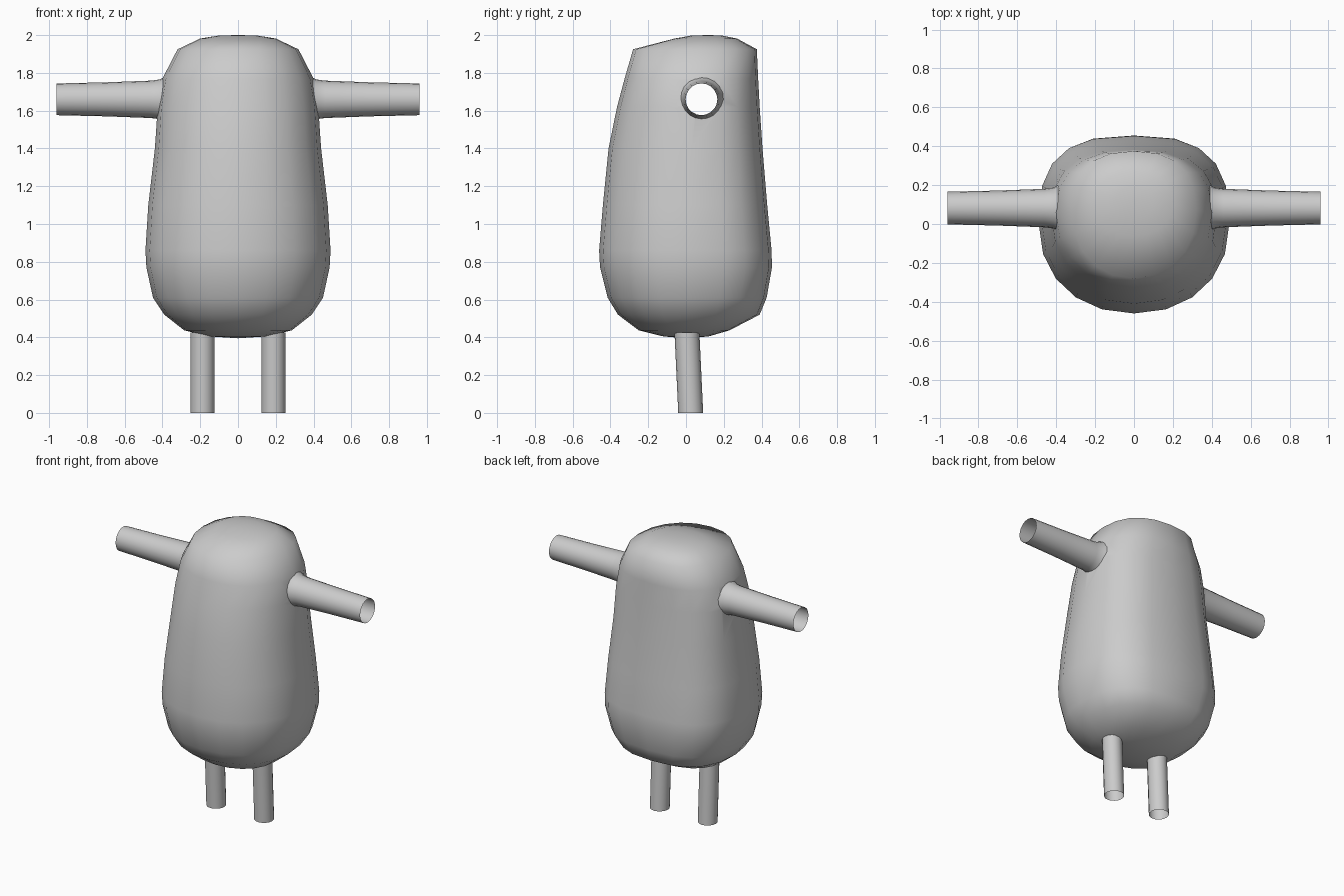
import bpy, bmesh
from math import sin, cos, pi, radians

if "Cube" in bpy.data.objects:
    bpy.data.objects.remove(bpy.data.objects["Cube"])


def make_object(name, bm):
    bmesh.ops.recalc_face_normals(bm, faces=bm.faces)
    mesh = bpy.data.meshes.new(name)
    bm.to_mesh(mesh)
    bm.free()
    obj = bpy.data.objects.new(name, mesh)
    bpy.context.collection.objects.link(obj)
    return obj


def loft(name, rings, start=None, end=None):
    """Skin a list of rings; start / end are optional closing points."""
    bm = bmesh.new()
    loops = [[bm.verts.new(p) for p in ring] for ring in rings]
    n = len(loops[0])
    for a, b in zip(loops, loops[1:]):
        for i in range(n):
            bm.faces.new((a[i], a[(i + 1) % n], b[(i + 1) % n], b[i]))
    for tip, ring in ((start, loops[0]), (end, loops[-1])):
        if tip:
            v = bm.verts.new(tip)
            for i in range(n):
                bm.faces.new((ring[i], ring[(i + 1) % n], v))
    return make_object(name, bm)


def smooth(obj):
    bpy.ops.object.select_all(action='DESELECT')
    obj.select_set(True)
    bpy.context.view_layer.objects.active = obj
    bpy.ops.object.shade_smooth_by_angle(angle=radians(65))


def body_ring(z, half, front, back, mid, square, n=20):
    """Round at the front, squarer at the back."""
    pts = []
    for i in range(n):
        t = 2 * pi * i / n - pi / 2
        c, s = cos(t), sin(t)
        e = 2 / (square if s > 0 else 2.15)
        x = half * abs(c) ** e * (1 if c > 0 else -1)
        depth = back - mid if s > 0 else front - mid
        pts.append((x, mid + depth * abs(s) ** e, z))
    return pts


# Body: height, half width, front y, back y, widest y, back squareness
sections = [
    (0.405, 0.15, -0.12, 0.12, 0.00, 2.2),
    (0.437, 0.285, -0.25, 0.23, 0.00, 2.3),
    (0.52, 0.39, -0.36, 0.39, 0.00, 2.6),
    (0.61, 0.45, -0.415, 0.427, 0.00, 2.7),
    (0.77, 0.485, -0.455, 0.455, 0.00, 2.8),
    (0.86, 0.49, -0.46, 0.453, 0.00, 2.8),
    (1.10, 0.475, -0.44, 0.43, 0.01, 2.7),
    (1.40, 0.44, -0.41, 0.405, 0.03, 2.6),
    (1.62, 0.425, -0.365, 0.39, 0.05, 2.5),
    (1.77, 0.40, -0.325, 0.382, 0.06, 2.4),
    (1.925, 0.32, -0.28, 0.375, 0.07, 2.4),
    (1.982, 0.20, -0.06, 0.27, 0.10, 2.2),
    (1.998, 0.10, 0.03, 0.19, 0.11, 2.0),
]
body = loft("body", [body_ring(*s) for s in sections],
            (0, 0, 0.395), (0, 0.12, 2.0))

# Arm holes through the body, leaving it hollow
AY, AZ = 0.082, 1.66
SIDES = 20


def arm_ring(x, r):
    return [(x, AY + r * cos(2 * pi * i / SIDES), AZ + r * sin(2 * pi * i / SIDES))
            for i in range(SIDES)]


cutter = loft("arm_hole_cutter", [arm_ring(-0.7, 0.102), arm_ring(0.7, 0.102)],
              (-0.7, AY, AZ), (0.7, AY, AZ))
cutter.hide_render = True
mod = body.modifiers.new("arm_holes", 'BOOLEAN')
mod.operation = 'DIFFERENCE'
mod.solver = 'EXACT'
mod.object = cutter
bpy.context.view_layer.objects.active = body
bpy.ops.object.modifier_apply(modifier=mod.name)
bpy.data.objects.remove(cutter)
bm = bmesh.new()
bm.from_mesh(body.data)
tunnel = [f for f in bm.faces
          if all((v.co.y - AY) ** 2 + (v.co.z - AZ) ** 2 < 0.104 ** 2 for v in f.verts)]
bmesh.ops.delete(bm, geom=tunnel, context='FACES')
bm.to_mesh(body.data)
bm.free()
smooth(body)

# Arms and legs: open tubes
for side, label in ((-1, "left"), (1, "right")):
    arm = [(0.375, 0.125), (0.415, 0.105), (0.46, 0.099), (0.70, 0.090), (0.96, 0.084)]
    smooth(loft(label + "_arm", [arm_ring(side * x, r) for x, r in arm]))

    leg = [[(side * 0.188 + 0.064 * cos(2 * pi * i / 16),
             y + 0.066 * sin(2 * pi * i / 16), z) for i in range(16)]
           for y, z in ((0.025, 0), (0.005, 0.425))]
    smooth(loft(label + "_leg", leg))
